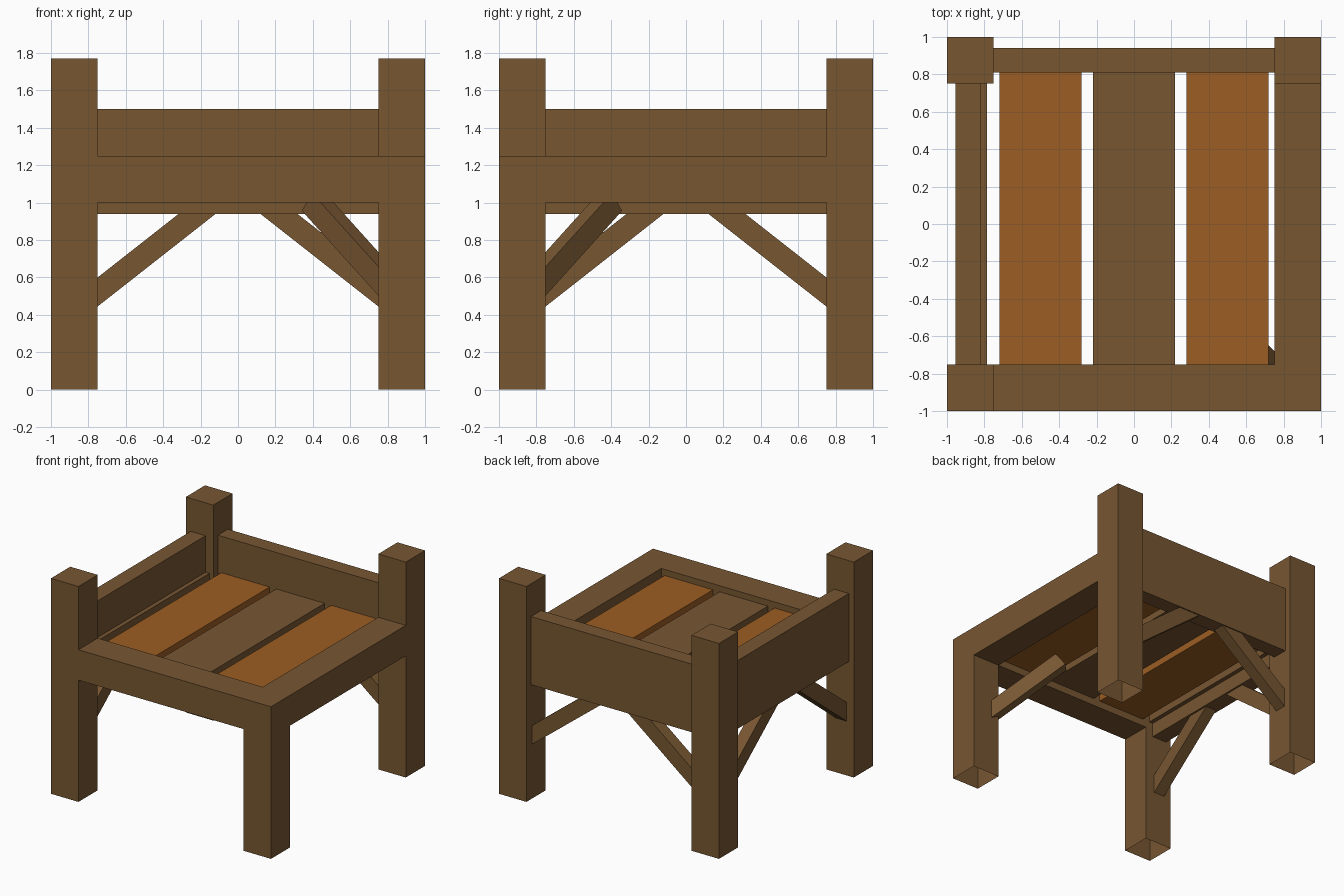
import bpy, bmesh, math
from mathutils import Matrix, Vector

if "Cube" in bpy.data.objects:
    bpy.data.objects.remove(bpy.data.objects["Cube"])


def material(name, rgb):
    m = bpy.data.materials.new(name)
    m.diffuse_color = (*rgb, 1)
    m.use_nodes = True
    m.node_tree.nodes["Principled BSDF"].inputs["Base Color"].default_value = m.diffuse_color
    return m


BROWN = material("brown_wood", (0.185, 0.093, 0.031))
ORANGE = material("orange_wood", (0.33, 0.11, 0.017))


def box(name, lo, hi, mat=BROWN, open_bottom=False, matrix=None):
    lo, hi = Vector(lo), Vector(hi)
    bm = bmesh.new()
    bmesh.ops.create_cube(bm, size=1)
    bmesh.ops.scale(bm, vec=hi - lo, verts=bm.verts)
    bmesh.ops.translate(bm, vec=(lo + hi) / 2, verts=bm.verts)
    if open_bottom:
        bm.normal_update()
        bmesh.ops.delete(bm, geom=[f for f in bm.faces if f.normal.z < -0.5],
                         context='FACES_ONLY')
    if matrix:
        bm.transform(matrix)
    me = bpy.data.meshes.new(name)
    bm.to_mesh(me)
    bm.free()
    me.materials.append(mat)
    ob = bpy.data.objects.new(name, me)
    bpy.context.collection.objects.link(ob)
    return ob


def brace(name, foot, heading, start, end):
    """Sloping strut: foot is its centre line at the post, heading in plan."""
    slope = math.atan(0.785)
    c = math.cos(slope)
    m = (Matrix.Translation(foot) @ Matrix.Rotation(math.radians(heading), 4, 'Z')
         @ Matrix.Rotation(-slope, 4, 'Y'))
    return box(name, (start / c, -0.05, -0.061), (end / c, 0.05, 0.061), matrix=m)


# Corner posts: three tall, the front right one stops at the rail top
for name, x, y, top in (("front_left_post", -1, -1, 1.77),
                        ("back_left_post", -1, 0.75, 1.77),
                        ("back_right_post", 0.75, 0.75, 1.77),
                        ("front_right_post", 0.75, -1, 1.25)):
    box(name, (x, y, 0), (x + 0.25, y + 0.25, top), open_bottom=True)

# Thick low rails on the front and right
box("front_rail", (-0.75, -1, 1.0), (0.75, -0.75, 1.25))
box("right_rail", (0.75, -0.75, 1.0), (1, 0.75, 1.25))

# Tall thin boards on the back and left
box("back_board", (-0.75, 0.81, 0.94), (0.75, 0.94, 1.5))
box("left_board", (-0.955, -0.75, 0.94), (-0.82, 0.75, 1.5))

# Deck slats in alternating colours, plus the narrow one beside the left board
for i, x in enumerate((-0.5, 0, 0.5)):
    box(f"deck_slat_{i + 1}", (x - 0.22, -0.76, 1.06), (x + 0.22, 0.82, 1.2),
        BROWN if i == 1 else ORANGE)
box("edge_slat", (-0.9, -0.75, 1.06), (-0.785, 0.75, 1.2))

# Braces under the two boards
brace("back_brace_left", (-0.75, 0.88, 0.523), 0, -0.08, 0.65)
brace("back_brace_right", (0.75, 0.88, 0.523), 180, -0.08, 0.65)
brace("left_brace_front", (-0.885, -0.75, 0.523), 90, -0.08, 0.65)
brace("left_brace_back", (-0.885, 0.75, 0.523), -90, -0.08, 0.65)

# Diagonal brace from the short post to the deck
brace("corner_brace", (0.75, -0.75, 0.62), 135, -0.12, 0.49)
